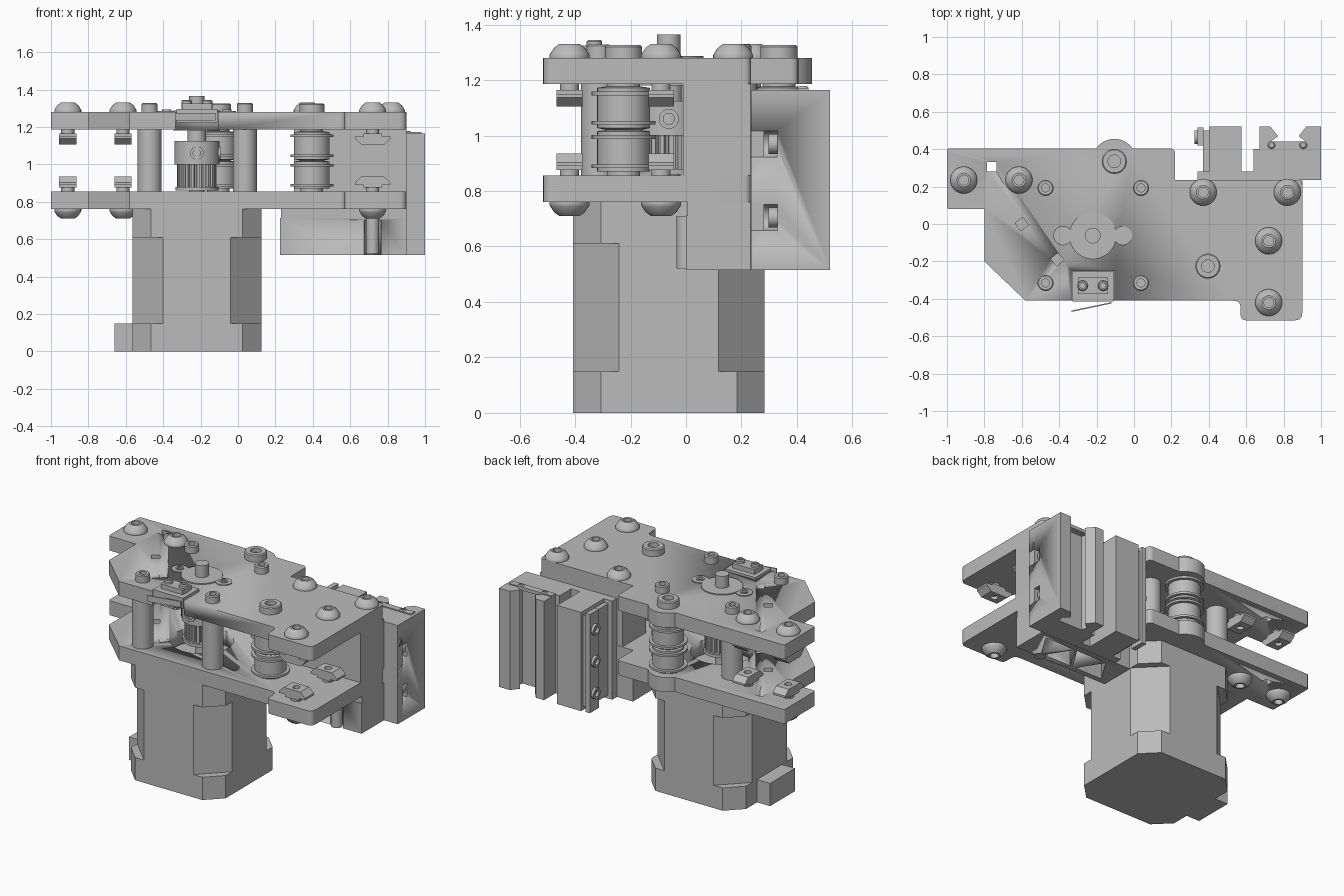
import bpy, bmesh, math
from mathutils import Matrix, Vector

cube = bpy.data.objects.get("Cube")
if cube:
    bpy.data.objects.remove(cube, do_unlink=True)

grey = bpy.data.materials.new("machined_grey")
grey.use_nodes = True
tone = (0.5, 0.5, 0.5, 1)
grey.diffuse_color = tone
grey.node_tree.nodes["Principled BSDF"].inputs["Base Color"].default_value = tone


def finish(name, bm, at=(0, 0, 0), rot=None):
    bmesh.ops.recalc_face_normals(bm, faces=bm.faces)
    for f in bm.faces:
        f.smooth = True
    for e in bm.edges:
        e.smooth = len(e.link_faces) == 2 and e.calc_face_angle(0) < 0.6
    me = bpy.data.meshes.new(name)
    bm.transform(Matrix.Translation(at) @ (rot or Matrix()))
    bm.to_mesh(me)
    bm.free()
    me.materials.append(grey)
    ob = bpy.data.objects.new(name, me)
    bpy.context.scene.collection.objects.link(ob)
    return ob


def prism(name, pts, z0, z1, at=(0, 0, 0), rot=None):
    bm = bmesh.new()
    low = bm.faces.new([bm.verts.new((p[0], p[1], z0)) for p in pts])
    new = bmesh.ops.extrude_face_region(bm, geom=[low])["geom"]
    bmesh.ops.translate(bm, vec=(0, 0, z1 - z0),
                        verts=[v for v in new if isinstance(v, bmesh.types.BMVert)])
    return finish(name, bm, at, rot)


def box(name, x0, x1, y0, y1, z0, z1):
    return prism(name, [(x0, y0), (x1, y0), (x1, y1), (x0, y1)], z0, z1)


def ring(r, n, start=0):
    return [(r * math.cos(start + i * math.tau / n), r * math.sin(start + i * math.tau / n))
            for i in range(n)]


def lathe(name, profile, at, rot=None, n=32):
    bm = bmesh.new()
    rows = [[bm.verts.new((x, y, z)) for x, y in ring(r, n)] for r, z in profile]
    for a, b in zip(rows, rows[1:]):
        for i in range(n):
            j = (i + 1) % n
            bm.faces.new((a[i], a[j], b[j], b[i]))
    bm.faces.new(rows[0])
    bm.faces.new(rows[-1])
    return finish(name, bm, at, rot)


def cyl(name, r, z0, z1, at, rot=None, n=32):
    return lathe(name, [(r, z0), (r, z1)], at, rot, n)


def cut(ob, cutters):
    for c in cutters:
        m = ob.modifiers.new("cut", "BOOLEAN")
        m.operation, m.object, m.solver = "DIFFERENCE", c, "EXACT"
    dg = bpy.context.evaluated_depsgraph_get()
    me = bpy.data.meshes.new_from_object(ob.evaluated_get(dg))
    ob.modifiers.clear()
    ob.data = me
    for c in cutters:
        bpy.data.objects.remove(c, do_unlink=True)


def fillet(corners, steps=5):
    out = []
    for i, (x, y, r) in enumerate(corners):
        p = Vector((x, y))
        if not r:
            out.append(p)
            continue
        a = p + (Vector(corners[i - 1][:2]) - p).normalized() * r
        b = p + (Vector(corners[(i + 1) % len(corners)][:2]) - p).normalized() * r
        for s in range(steps + 1):
            t = s / steps
            out.append(a * (1 - t) ** 2 + p * 2 * t * (1 - t) + b * t * t)
    return out


MX, MY = -0.22, -0.062            # motor axis
UP, DOWN = Matrix(), Matrix.Rotation(math.pi, 4, "X")
ALONG_X = Matrix.Rotation(math.pi / 2, 4, "Y")
ALONG_Y = Matrix.Rotation(math.pi / 2, 4, "X")

# Two matching plates with a rounded ear behind the rear idler
ear = [(-0.105 + 0.12 * math.cos(a), 0.335 + 0.12 * math.sin(a), 0)
       for a in [0.62 + k * (math.pi - 1.24) / 12 for k in range(13)]]
outline = fillet([(-1, 0.405, 0.015), (-1, 0.08, 0.015), (-0.8, 0.08, 0), (-0.8, -0.2, 0),
                  (-0.58, -0.41, 0), (0.57, -0.41, 0.04), (0.57, -0.515, 0.03),
                  (0.9, -0.515, 0.04), (0.9, 0.235, 0.03), (0.22, 0.235, 0),
                  (0.22, 0.405, 0.03)] + ear)
for name, z in (("bottom_plate", 0.76), ("top_plate", 1.185)):
    plate = prism(name, outline, z, z + 0.095)
    holes = [prism("hole", ring(0.036, 4, math.radians(a)), z - 0.1, z + 0.2, (x, y, 0))
             for x, y, a in ((-0.76, 0.305, 45), (-0.6, 0, 80), (-0.41, -0.19, 85))]
    if name == "bottom_plate":
        holes.append(cyl("hole", 0.19, z - 0.1, z + 0.2, (MX, MY, 0), n=48))
    else:
        holes.append(box("hole", -0.335, -0.105, -0.45, -0.25, z - 0.1, z + 0.2))
    cut(plate, holes)

# Motor: chamfered square with deeper chamfers through the middle
def octagon(h, c):
    return [(sx * (h - (c if k else 0)), sy * (h - (0 if k else c)))
            for sx, sy, order in ((1, 1, (0, 1)), (-1, 1, (1, 0)), (-1, -1, (0, 1)), (1, -1, (1, 0)))
            for k in order]

for name, z0, z1, c in (("motor_base", 0, 0.15, 0.1), ("motor_body", 0.15, 0.61, 0.165),
                        ("motor_flange", 0.61, 0.76, 0.1)):
    prism(name, octagon(0.345, c), z0, z1, (MX, MY, 0))
box("motor_connector", -0.66, -0.56, MY - 0.13, MY + 0.13, 0, 0.15)
cyl("motor_shaft", 0.042, 0.7, 1.365, (MX, MY, 0))

# Drive pulley: toothed barrel, flange and hub with set screws
teeth = [p for i in range(20) for p in
         [(r * math.cos((i + f) * math.tau / 20), r * math.sin((i + f) * math.tau / 20))
          for r, f in ((0.105, 0), (0.105, 0.5), (0.085, 0.6), (0.085, 0.9))]]
prism("pulley_teeth", teeth, 0.87, 1.01, (MX, MY, 0))
cyl("pulley_flange", 0.115, 0.86, 0.88, (MX, MY, 0))
cyl("pulley_hub", 0.12, 1.0, 1.125, (MX, MY, 0))
SCREW = [(0.036, -0.02), (0.036, 0.012), (0.02, 0.012), (0.02, -0.01)]
lathe("set_screw", SCREW, (MX, MY - 0.115, 1.06), ALONG_Y)
lathe("set_screw", SCREW, (MX + 0.115, MY, 1.06), ALONG_X)
cyl("pulley_neck", 0.05, 1.125, 1.185, (MX, MY, 0))

# Shaft bearing with two screw ears
cyl("bearing_housing", 0.125, 1.18, 1.287, (MX, MY, 0), n=48)
for s in (-1, 1):
    cyl("bearing_ear", 0.05, 1.2, 1.286, (MX + s * 0.16, MY, 0))
    lathe("ear_screw", [(0.025, 0), (0.025, 0.012), (0.014, 0.012), (0.014, 0.004)],
          (MX + s * 0.16, MY, 1.28))

# Standoffs and their cap screws
def cap_screw(at, r, h):
    lathe("cap_screw", [(r, -0.02), (r, h - 0.006), (r - 0.006, h), (r * 0.5, h),
                        (r * 0.5, h * 0.4)], at)

for x in (-0.473, 0.037):
    for y in (-0.315, 0.193):
        cyl("standoff", 0.064, 0.855, 1.185, (x, y, 0))
        cap_screw((x, y, 1.28), 0.043, 0.048)

# Idler stacks: two flanged pulleys each
for x, y in ((0.395, -0.225), (-0.105, 0.335)):
    prof = [(0.06, 0.85), (0.06, 0.87)]
    for z in (0.87, 1.027):
        prof += [(0.095, z), (0.095, z + 0.012), (0.115, z + 0.012), (0.115, z + 0.026),
                 (0.095, z + 0.026), (0.095, z + 0.118), (0.115, z + 0.118),
                 (0.115, z + 0.132), (0.095, z + 0.132), (0.095, z + 0.145), (0.06, z + 0.15)]
    lathe("idler_pulleys", prof + [(0.06, 1.19)], (x, y, 0), n=40)
    cap_screw((x, y, 1.28), 0.067, 0.046)

# Button screws and slot nuts
def button(x, y, z, rot):
    lathe("button_screw", [(0.05, -0.01), (0.072, 0), (0.072, 0.01), (0.069, 0.016),
                           (0.056, 0.036), (0.037, 0.05), (0.026, 0.05), (0.026, 0.02)],
          (x, y, z), rot)


def slot_nut(x, y, z, d, turned):
    pts = [(-0.05, 0.02), (0.05, 0.02), (0.05, 0.035), (0.095, 0.035), (0.095, 0.048),
           (0.06, 0.08), (-0.06, 0.08), (-0.095, 0.048), (-0.095, 0.035), (-0.05, 0.035)]
    turn = Matrix.Rotation(math.pi / 2 if turned else 0, 4, "Z")
    nut = prism("slot_nut", [(a, d * b) for a, b in pts], -0.046, 0.046, (x, y, z), turn @ ALONG_Y)
    cut(nut, [cyl("hole", 0.022, -0.2, 0.2, (x, y, z + d * 0.08))])
    cyl("nut_screw", 0.035, 0, 0.06, (x, y, z), UP if d > 0 else DOWN, 20)

for x, y, turned in ((-0.91, 0.235, True), (-0.615, 0.235, True),
                     (0.72, -0.09, False), (0.72, -0.42, False)):
    button(x, y, 1.28, UP)
    button(x, y, 0.76, DOWN)
    slot_nut(x, y, 1.185, -1, turned)
    slot_nut(x, y, 0.855, 1, turned)
for x in (0.37, 0.82):
    button(x, 0.17, 1.28, UP)

# Limit switch set into the front edge, with a sprung lever
box("switch_body", -0.33, -0.11, -0.415, -0.25, 1.225, 1.295)
box("switch_ridge", -0.3, -0.14, -0.375, -0.285, 1.29, 1.325)
for x in (-0.275, -0.165):
    cap_screw((x, -0.33, 1.31), 0.028, 0.035)
prism("switch_lever", [(-0.335, -0.47), (-0.12, -0.425), (-0.12, -0.418), (-0.335, -0.463)],
      1.235, 1.275)

# Mounting blocks between and below the plates; lower one has truss pockets
box("upper_block", 0.3, 0.9, -0.01, 0.232, 0.855, 1.185)
box("lower_block_cap", 0.23, 0.9, 0.005, 0.232, 0.71, 0.76)
lower = box("lower_block", 0.225, 0.9, 0, 0.232, 0.515, 0.712)
pockets = []
for i in range(4):
    c, a, b = 0.38 + i * 0.12, 0.035, 0.195
    if i % 2:
        a, b = b, a
    pockets.append(prism("pocket", [(c - 0.1, a), (c + 0.1, a), (c, b)], 0.4, 0.63))
pockets.append(cyl("pocket", 0.045, 0.4, 0.7, (0.72, 0, 0)))
cut(lower, pockets)
cyl("block_screw", 0.035, 0.52, 0.71, (0.72, 0.0, 0))

# Rear slide: grooved rail, bridge and side carriage
rail = prism("slide_rail", [(0.64, 0.235), (1, 0.235), (1, 0.52), (0.92, 0.52), (0.88, 0.47),
                            (0.92, 0.44), (0.91, 0.4), (0.74, 0.4), (0.73, 0.44), (0.77, 0.47),
                            (0.73, 0.52), (0.67, 0.52), (0.67, 0.4), (0.64, 0.4)], 0.515, 1.165)
notches = []
for z in (0.705, 0.97):
    notches.append(cyl("notch", 0.047, -0.33, -0.2, (0.955, 0, z), Matrix.Rotation(math.pi / 2, 4, "X")))
    notches[-1].data.transform(Matrix.Identity(4))
    notches.append(box("notch", 0.955, 1.1, 0.2, 0.33, z - 0.047, z + 0.047))
    lathe("rail_screw", SCREW, (0.955, 0.31, z), ALONG_Y)
cut(rail, notches)
box("rail_end_plate", 0.67, 0.98, 0.4, 0.442, 1.15, 1.172)
for x in (0.735, 0.905):
    cap_screw((x, 0.422, 1.168), 0.02, 0.01)
box("slide_bridge", 0.34, 1, 0.234, 0.282, 0.515, 1.165)
box("carriage_block", 0.4, 0.575, 0.235, 0.52, 0.515, 1.165)
box("carriage_spacer", 0.37, 0.4, 0.28, 0.5, 0.54, 1.14)
box("carriage_side_plate", 0.34, 0.372, 0.42, 0.515, 0.515, 1.165)
for z in (0.63, 0.84, 1.05):
    lathe("carriage_screw", SCREW, (0.335, 0.465, z), Matrix.Rotation(-math.pi / 2, 4, "Y"))
